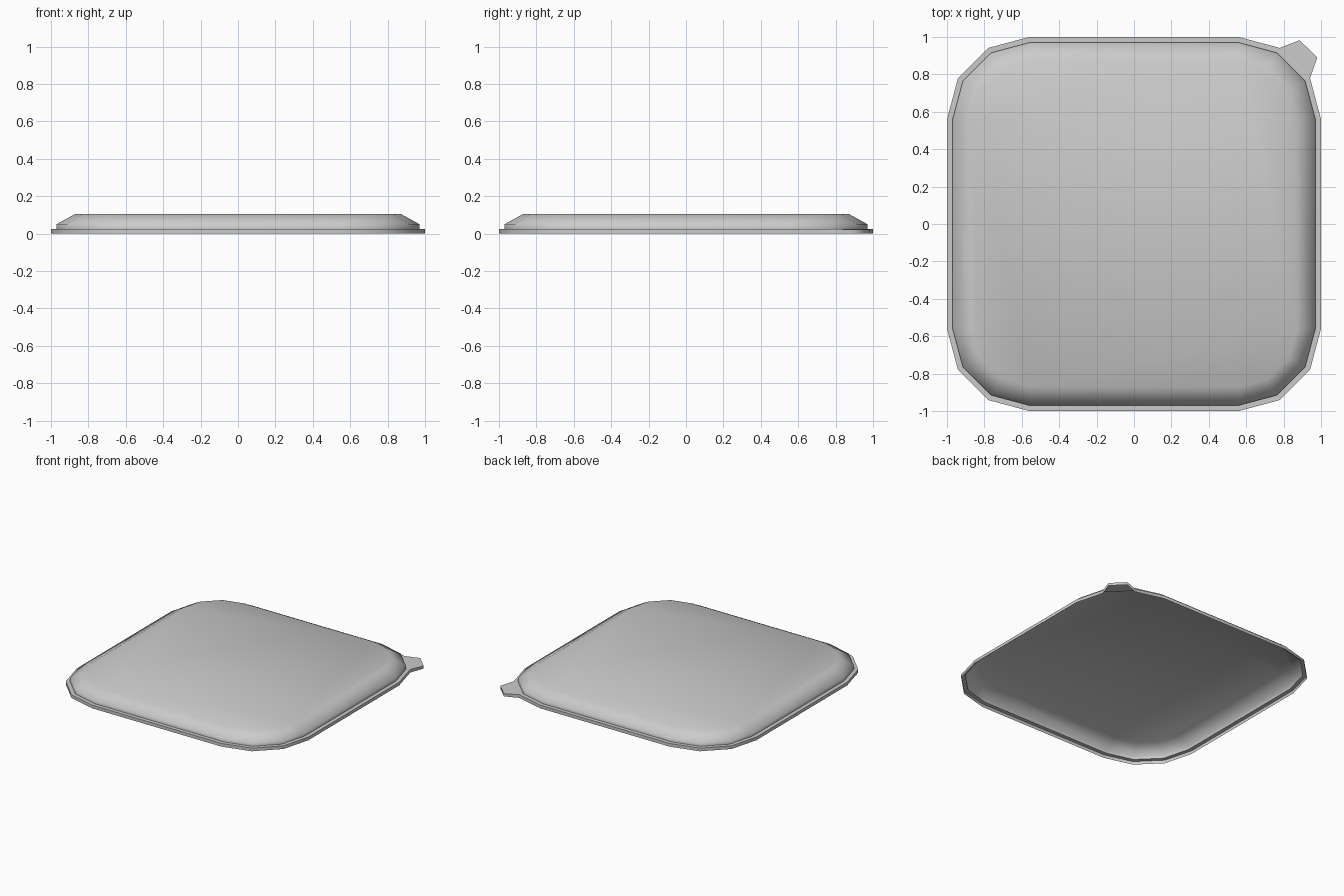
import bpy, bmesh, math

if "Cube" in bpy.data.objects:
    bpy.data.objects.remove(bpy.data.objects["Cube"])

STRAIGHT = 0.56   # half length of the straight sides / corner arc centre
STEPS = 3         # segments per rounded corner


def outline(half):
    """Rounded square, counter-clockwise, starting on the +x +y corner."""
    r = half - STRAIGHT
    pts = []
    for c in range(4):
        a0 = c * math.pi / 2
        cx = STRAIGHT * (1 if c in (0, 3) else -1)
        cy = STRAIGHT * (1 if c in (0, 1) else -1)
        for i in range(STEPS + 1):
            a = a0 + i * math.pi / 2 / STEPS
            pts.append((cx + r * math.cos(a), cy + r * math.sin(a)))
    return pts


bm = bmesh.new()

# Hollow lid shell: rim wall, flange, upright wall, sloped shoulder
profile = [(1.0, 0.0), (1.0, 0.025), (0.97, 0.025), (0.97, 0.05), (0.87, 0.105)]
rings = [[bm.verts.new((x, y, z)) for x, y in outline(h)] for h, z in profile]
n = len(rings[0])
for lo, hi in zip(rings, rings[1:]):
    for i in range(n):
        j = (i + 1) % n
        if lo is rings[0] and i == 1:
            continue  # rim opens into the pull tab here
        bm.faces.new((lo[i], lo[j], hi[j], hi[i]))
bm.faces.new(rings[-1])

# Corner pull tab, an outward bulge of the rim, open underneath
tip = [(0.98, 0.89), (0.885, 0.983)]
low = [rings[0][1]] + [bm.verts.new((x, y, 0.0)) for x, y in tip] + [rings[0][2]]
top = [rings[1][1]] + [bm.verts.new((x, y, 0.021)) for x, y in tip] + [rings[1][2]]
for i in range(3):
    bm.faces.new((low[i], low[i + 1], top[i + 1], top[i]))
bm.faces.new(top)

bmesh.ops.recalc_face_normals(bm, faces=bm.faces)
if max(bm.faces, key=lambda f: f.calc_area()).normal.z < 0:
    bmesh.ops.reverse_faces(bm, faces=bm.faces)
mesh = bpy.data.meshes.new("container_lid")
bm.to_mesh(mesh)
bm.free()
lid = bpy.data.objects.new("container_lid", mesh)
bpy.context.collection.objects.link(lid)

# Smooth shoulder, crisp flange
bpy.context.view_layer.objects.active = lid
lid.select_set(True)
bpy.ops.object.shade_smooth_by_angle(angle=math.radians(70))
